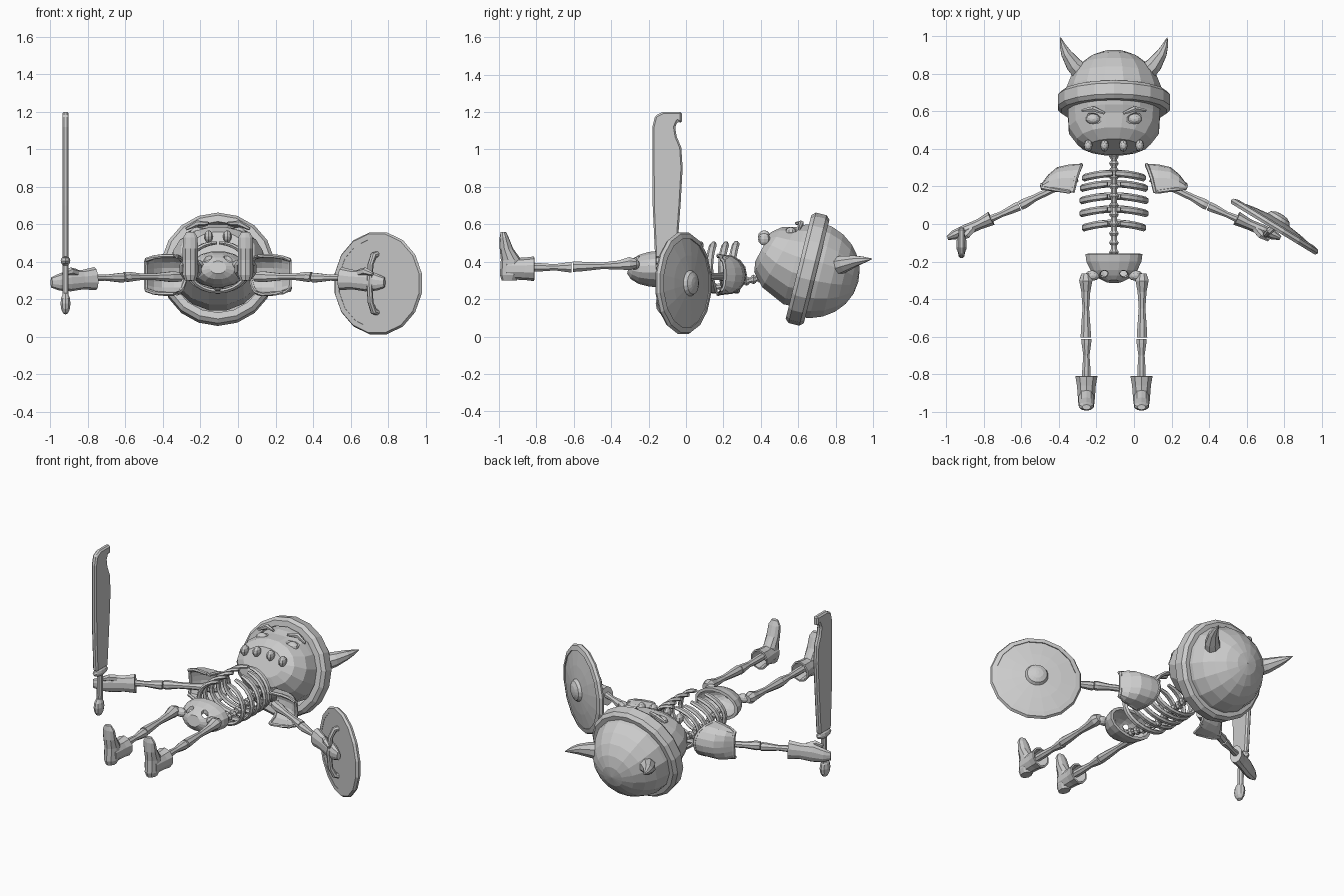
import bpy, bmesh, math
from mathutils import Vector, Matrix

if "Cube" in bpy.data.objects:
    bpy.data.objects.remove(bpy.data.objects["Cube"])

grey = bpy.data.materials.new("bone_grey")
grey.use_nodes = True
grey.diffuse_color = (0.6, 0.6, 0.6, 1)
grey.node_tree.nodes["Principled BSDF"].inputs["Base Color"].default_value = (0.6, 0.6, 0.6, 1)

MID = -0.107          # x of the body's centre line
SIDES = (("left", 1), ("right", -1))


def P(dx, y, z):
    return Vector((MID + dx, y, z))


def finish(name, bm):
    bmesh.ops.recalc_face_normals(bm, faces=bm.faces)
    me = bpy.data.meshes.new(name)
    bm.to_mesh(me)
    bm.free()
    me.materials.append(grey)
    ob = bpy.data.objects.new(name, me)
    bpy.context.collection.objects.link(ob)
    return ob


def tube(name, pts, radii, sides=8, ref=(0, 0, 1), axis=None, caps=True, loop=False):
    """Rings along a path; a radius is a number or (sideways, along ref)."""
    bm = bmesh.new()
    pts = [Vector(p) for p in pts]
    n = len(pts)
    rings = []
    for i, p in enumerate(pts):
        if axis:
            d = Vector(axis)
        elif loop:
            d = pts[(i + 1) % n] - pts[i - 1]
        else:
            d = pts[min(i + 1, n - 1)] - pts[max(i - 1, 0)]
        d.normalize()
        u = d.cross(Vector(ref)).normalized()
        v = u.cross(d)
        r = radii[i] if isinstance(radii, list) else radii
        a, b = r if isinstance(r, tuple) else (r, r)
        rings.append([bm.verts.new(p + u * a * math.cos(t) + v * b * math.sin(t))
                      for t in (math.tau * (k + 0.5) / sides for k in range(sides))])
    for i in range(n if loop else n - 1):
        A, B = rings[i], rings[(i + 1) % n]
        for k in range(sides):
            m = (k + 1) % sides
            bm.faces.new((A[k], A[m], B[m], B[k]))
    if caps and not loop:
        bm.faces.new(rings[0])
        bm.faces.new(rings[-1])
    return finish(name, bm)


def lathe(name, origin, axis, profile, sides=16, ref=(0, 0, 1), **kw):
    o, a = Vector(origin), Vector(axis).normalized()
    return tube(name, [o + a * h for h, r in profile], [r for h, r in profile],
                sides, ref, axis=a, **kw)


def blob(name, centre, scale, turn=0, seg=10):
    bm = bmesh.new()
    bmesh.ops.create_uvsphere(bm, u_segments=seg, v_segments=6, radius=1)
    m = Matrix.Translation(centre) @ Matrix.Rotation(turn, 4, 'Z') @ Matrix.Diagonal((*scale, 1))
    bmesh.ops.transform(bm, matrix=m, verts=bm.verts)
    return finish(name, bm)


def apply_mod(ob, kind, **props):
    mod = ob.modifiers.new(kind.title(), kind)
    for k, v in props.items():
        setattr(mod, k, v)
    bpy.context.view_layer.objects.active = ob
    bpy.ops.object.modifier_apply(modifier=mod.name)


def carve(ob, cutter):
    cutter.hide_render = True
    apply_mod(ob, 'BOOLEAN', object=cutter, operation='DIFFERENCE', solver='EXACT')
    bpy.data.objects.remove(cutter)


# Skull, sockets, eyes, brows and teeth
skull = tube("skull", [P(0, .412, .48), P(0, .44, .465), P(0, .5, .425), P(0, .58, .385), P(0, .7, .37)],
             [(.14, .09), (.2, .145), (.245, .19), (.25, .225), (.25, .235)], 16)
for side, s in SIDES:
    carve(skull, blob("socket_cutter", P(s * .12, .565, .62), (.07, .045, .07), s * .3, 12))
    blob(side + "_eye", P(s * .11, .56, .555), (.04, .03, .03))
    tube(side + "_brow", [P(s * .05, .59, .605), P(s * .11, .615, .605), P(s * .17, .605, .575)],
         [.008, .016, .008], 6)
    for k, dx in enumerate((.05, .137)):
        blob(f"{side}_tooth_{k}", P(s * dx, .418, .535 - k * .015), (.023, .033, .033), 0, 8)

# Helmet: dome, heavy brim, horns
hat, up = P(0, .65, .36), (0, .97, -.24)
lathe("helmet_dome", hat, up, [(.28 * math.sin(t), .265 * math.cos(t) + .001)
                              for t in (math.pi / 2 * k / 6 for k in range(7))], caps=False)
lathe("helmet_brim", hat, up, [(-.05, .25), (-.05, .285), (-.03, .304), (.03, .304),
                               (.05, .285), (.05, .25)], 18, loop=True)
for side, s in SIDES:
    tube(side + "_horn", [P(s * .165, .8, .375), P(s * .215, .85, .39), P(s * .255, .91, .405),
                          P(s * .272, .95, .41), P(s * .285, .995, .415)],
         [.055, .045, .03, .018, .002], 8)

# Spine with vertebrae
spine = [P(0, .46, .33), P(0, .36, .305), P(0, .25, .28), P(0, .1, .255),
         P(0, -.05, .27), P(0, -.2, .31)]
tube("spine", spine, .017, 8)
for i in range(len(spine) - 1):
    for k in range(3):
        c = spine[i].lerp(spine[i + 1], k / 3)
        lathe(f"vertebra_{i}_{k}", c, (0, 1, 0), [(-.013, .02), (0, .028), (.013, .02)], 8)

# Ribs: a closed collar hoop, then hoops open at the breast
for i, (y, w) in enumerate(((.258, .16), (.203, .17), (.137, .172), (.068, .172), (-.008, .16))):
    gap = .04 if i == 0 else .2
    arc = [gap + (math.tau - 2 * gap) * k / 22 for k in range(23)]
    tube(f"rib_{i}", [P(w * math.sin(a), y + .012 * math.cos(2 * a), .372 + .13 * math.cos(a)) for a in arc],
         [(.01, .013)] + [(.013, .02)] * 21 + [(.01, .013)], 6, ref=(0, 1, 0))

# Pelvis bowl with two openings
pelvis = tube("pelvis", [P(0, -.16, .36), P(0, -.2, .36), P(0, -.25, .36), P(0, -.285, .365), P(0, -.307, .37)],
              [(.155, .098), (.15, .094), (.125, .08), (.09, .06), (.045, .035)], 16)
bm = bmesh.new()
bm.from_mesh(pelvis.data)
bmesh.ops.delete(bm, geom=[f for f in bm.faces if all(v.co.y > -.17 for v in f.verts)], context='FACES_ONLY')
bm.to_mesh(pelvis.data)
bm.free()
apply_mod(pelvis, 'SOLIDIFY', thickness=.018)
for side, s in SIDES:
    carve(pelvis, blob("pelvis_cutter", P(s * .055, -.268, .43), (.026, .02, .06), -s * .4))

for side, s in SIDES:
    # Leg bones
    blob(side + "_hip_joint", P(s * .115, -.275, .385), (.04, .028, .028))
    tube(side + "_thigh", [P(s * .15, y, z) for y, z in
         ((-.265, .39), (-.3, .39), (-.36, .382), (-.45, .378), (-.56, .374), (-.605, .373))],
         [.025, .038, .026, .019, .028, .03], 8)
    tube(side + "_shin", [P(s * .147, y, .37) for y in (-.612, -.635, -.7, -.78, -.84)],
         [.03, .028, .018, .024, .024], 8)
    # Boot: open cuff and upright foot
    cuff = tube(side + "_boot_cuff", [P(s * .147, y, .362) for y in (-.812, -.86, -.96)],
                [(.062, .066), (.053, .06), (.045, .056)], 10, caps=False)
    apply_mod(cuff, 'SOLIDIFY', thickness=.01)
    tube(side + "_boot_foot", [P(s * .147, y, z) for y, z in
         ((-.945, .3), (-.94, .33), (-.935, .41), (-.96, .47), (-.972, .53), (-.977, .56))],
         [(.03, .04), (.043, .055), (.043, .055), (.043, .036), (.04, .024), (.022, .014)],
         10, ref=(0, 1, 0), axis=(0, 0, 1))

    # Shoulder plate arched over the joint, with a raised edge
    bm = bmesh.new()
    rows, edge = [], []
    for dx, top, low, half in ((.175, .315, .17, .1), (.235, .312, .172, .102),
                               (.3, .298, .182, .1), (.345, .26, .187, .094), (.383, .21, .192, .08)):
        arch = [P(s * (dx + .045 * (1 - math.sin(t)) * (dx < .2)), low + (top - low) * math.sin(t) ** .7,
                  .33 + half * math.cos(t)) for t in (math.pi * k / 8 for k in range(9))]
        rows.append([bm.verts.new(p) for p in arch])
        edge.append(arch)
    for A, B in zip(rows, rows[1:]):
        for k in range(8):
            bm.faces.new((A[k], A[k + 1], B[k + 1], B[k]))
    plate = finish(side + "_shoulder_plate", bm)
    apply_mod(plate, 'SOLIDIFY', thickness=.012, offset=0)
    rim = edge[0] + [e[-1] for e in edge[1:-1]] + edge[-1][::-1] + [e[0] for e in edge[-2:0:-1]]
    tube(side + "_shoulder_rim", rim, .011, 6, ref=(.3, .1, .05), loop=True)

    # Arm bones
    tube(side + "_upper_arm", [P(s * dx, y, .32) for dx, y in
         ((.2, .25), (.25, .222), (.33, .183), (.42, .14), (.48, .108), (.5, .098))],
         [.028, .03, .02, .02, .029, .026], 8)
    tube(side + "_forearm", [P(s * dx, y, .315) for dx, y in
         ((.505, .096), (.53, .085), (.6, .052), (.68, .018), (.72, 0))],
         [.027, .026, .017, .022, .022], 8)
    # Glove and thumb
    tube(side + "_glove", [P(s * dx, y, z) for dx, y, z in
         ((.655, .03, .31), (.72, -.002, .305), (.79, -.032, .3), (.85, -.058, .29), (.888, -.075, .29))],
         [(.04, .062), (.03, .052), (.031, .058), (.027, .044), (.012, .028)], 10)
    tube(side + "_thumb", [P(s * .755, -.025, .34), P(s * .785, -.06, .35), P(s * .825, -.085, .335)],
         [.022, .02, .01], 6)

# Sword: notched blade, collar, grip and pommel
SX = -.92
outline = ((-.165, .42), (-.178, .7), (-.18, 1.12), (-.165, 1.18), (-.125, 1.2), (-.022, 1.2), (-.022, 1.14),
           (-.045, 1.15), (-.058, 1.12), (-.05, 1.07), (-.025, 1.01), (-.018, .9), (-.028, .72), (-.05, .42))
bm = bmesh.new()
face = bm.faces.new([bm.verts.new((SX - .017, y, z)) for y, z in outline])
out = bmesh.ops.extrude_face_region(bm, geom=[face])["geom"]
bmesh.ops.translate(bm, vec=(.034, 0, 0), verts=[g for g in out if isinstance(g, bmesh.types.BMVert)])
apply_mod(finish("sword_blade", bm), 'BEVEL', width=.009, segments=1)
blob("sword_collar", (SX, -.108, .405), (.027, .07, .028))
tube("sword_grip", [(SX, -.11, .41), (SX, -.115, .2)], [(.018, .022)] * 2, 8, ref=(0, 1, 0))
blob("sword_pommel", (SX, -.122, .178), (.028, .04, .06))

# Shield: domed face, rim, boss and inner grip
centre, out_dir = Vector((.748, -.015, .285)), Vector((.52, .854, 0))
across = Vector((.854, -.52, 0))
lathe("shield_face", centre, out_dir, [(-.012, .262), (.014, .262), (.018, .235), (.034, .15), (.044, .07),
                                      (.062, .06), (.074, .035), (.078, .01)], 16)
lathe("shield_rim", centre, out_dir, [(-.014, .24), (-.014, .268), (0, .277), (.016, .268), (.024, .24)],
      16, loop=True)
tube("shield_grip", [centre + across * a - out_dir * d + Vector((0, 0, h)) for a, d, h in
     ((0, 0, .155), (-.01, .03, .15), (-.015, .055, .1), (-.015, .065, 0), (-.015, .055, -.1),
      (-.01, .03, -.15), (0, 0, -.155))], [.018, .018, .016, .016, .016, .018, .018], 8, ref=across)
